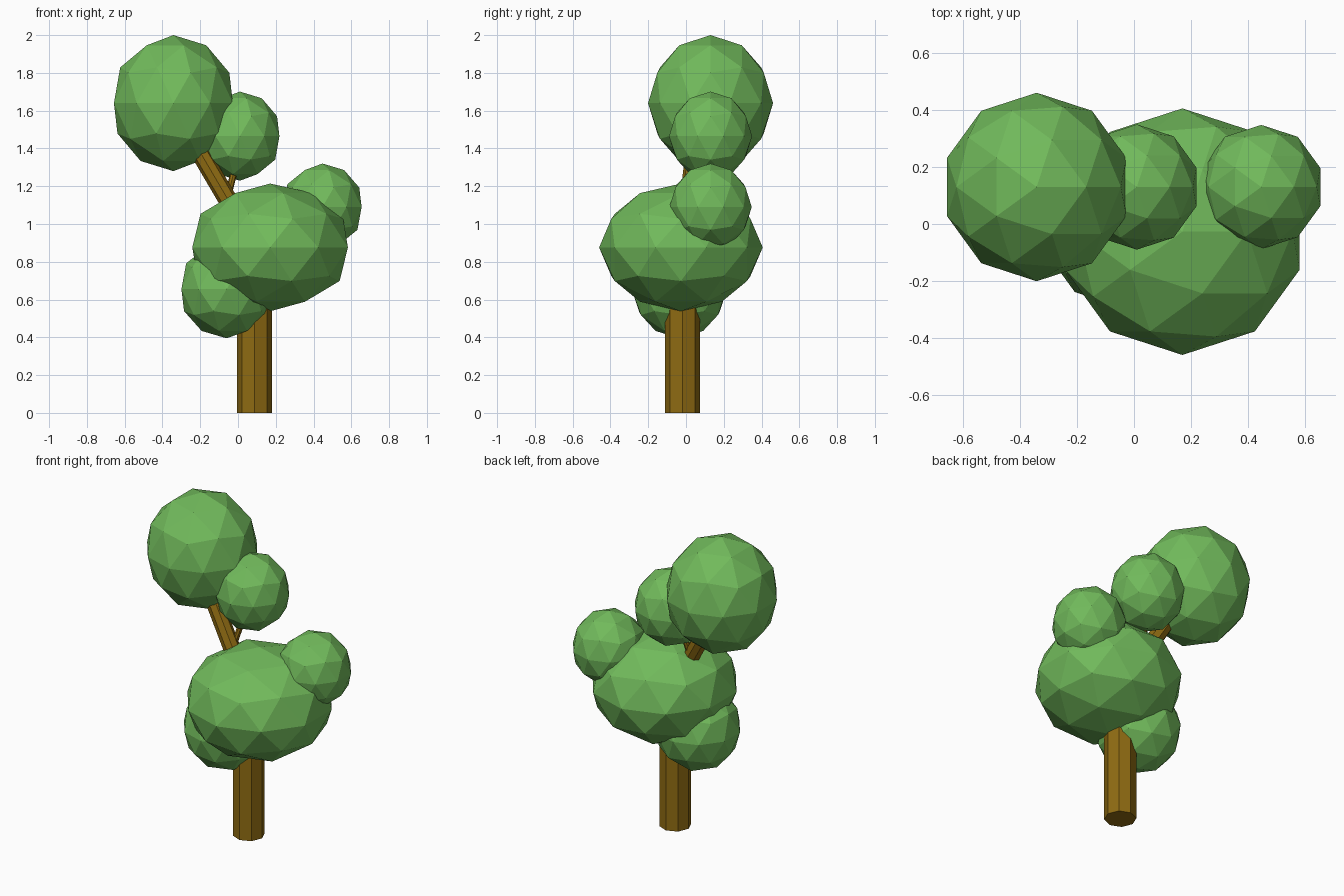
import bpy
from mathutils import Vector

if "Cube" in bpy.data.objects:
    bpy.data.objects.remove(bpy.data.objects["Cube"])


def material(name, color):
    m = bpy.data.materials.new(name)
    m.diffuse_color = (*color, 1)
    m.use_nodes = True
    m.node_tree.nodes["Principled BSDF"].inputs["Base Color"].default_value = m.diffuse_color
    return m


leaf = material("leaf green", (0.165, 0.49, 0.105))
bark = material("bark brown", (0.275, 0.148, 0.006))


def foliage(name, center, radius, height):
    """Faceted leaf clump, scaled vertically."""
    bpy.ops.mesh.primitive_ico_sphere_add(subdivisions=2, radius=1, location=center)
    ob = bpy.context.object
    ob.name = name
    ob.scale = (radius, radius, height)
    ob.data.materials.append(leaf)


def limb(name, start, end, r1, r2):
    """Eight-sided wooden piece between two points."""
    a, b = Vector(start), Vector(end)
    bpy.ops.mesh.primitive_cone_add(vertices=8, radius1=r1, radius2=r2,
                                    depth=(b - a).length, location=(a + b) / 2)
    ob = bpy.context.object
    ob.name = name
    ob.rotation_euler = Vector((0, 0, 1)).rotation_difference(b - a).to_euler()
    ob.data.materials.append(bark)


# Wood
limb("trunk", (0.088, -0.018, 0), (0.088, -0.018, 0.72), 0.093, 0.093)
limb("branch", (0.08, -0.01, 0.9), (-0.193, 0.045, 1.365), 0.05, 0.05)
limb("twig", (-0.06, 0.03, 1.12), (0.0, 0.08, 1.36), 0.018, 0.018)

# Leaf clumps
foliage("main_foliage", (0.17, -0.027, 0.876), 0.433, 0.338)
foliage("top_foliage", (-0.342, 0.13, 1.64), 0.331, 0.36)
foliage("upper_small_foliage", (0.01, 0.13, 1.465), 0.22, 0.236)
foliage("right_small_foliage", (0.447, 0.13, 1.09), 0.218, 0.23)
foliage("lower_small_foliage", (-0.06, -0.035, 0.655), 0.252, 0.26)
